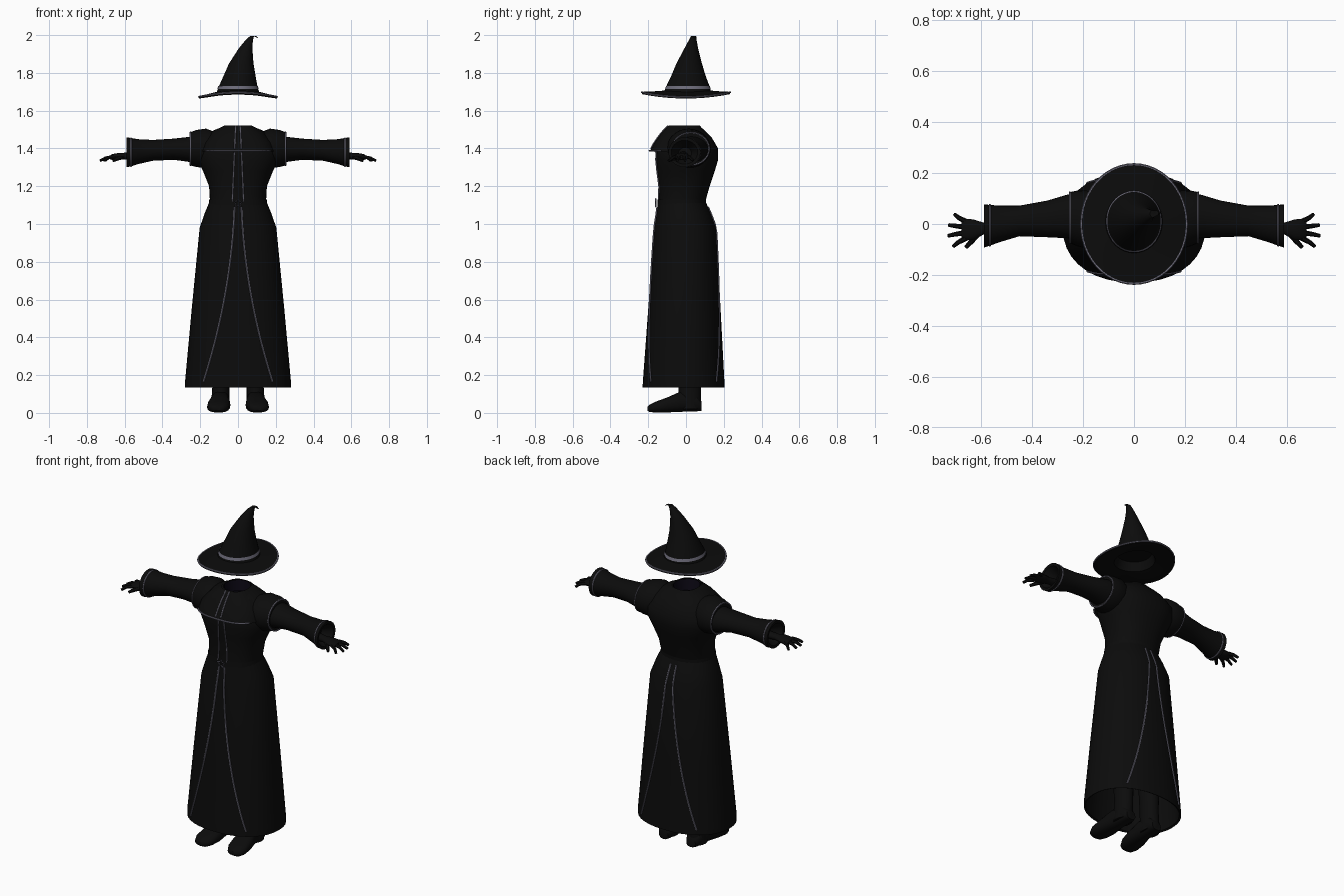
import bpy, math
from mathutils import Vector

cube = bpy.data.objects.get("Cube")
if cube:
    bpy.data.objects.remove(cube, do_unlink=True)


def material(name, rgb):
    m = bpy.data.materials.new(name)
    m.use_nodes = True
    m.diffuse_color = (*rgb, 1)
    m.node_tree.nodes["Principled BSDF"].inputs["Base Color"].default_value = (*rgb, 1)
    return m


BLACK = material("black cloth", (0.0035, 0.0035, 0.0035))
TRIM = material("grey violet trim", (0.15, 0.145, 0.19))
LINING = material("dark violet lining", (0.003, 0.002, 0.006))
made = []


def add(name, data, mat):
    ob = bpy.data.objects.new(name, data)
    bpy.context.collection.objects.link(ob)
    data.materials.append(mat)
    made.append(ob)
    return ob


def power(v, p):
    return math.copysign(abs(v) ** (2 / p), v)


def loft(name, rings, axis="z", mat=BLACK, sides=28, p=2, caps=(False, False), saddle=0):
    """Skin rings of (centre, radius a, radius b) set across an axis."""
    a, b = {"x": (1, 2), "y": (0, 2), "z": (0, 1)}[axis]
    verts, faces = [], []
    for centre, ra, rb in rings:
        for i in range(sides):
            t = math.tau * i / sides
            v = Vector(centre)
            v[a] += ra * power(math.cos(t), p)
            v[b] += rb * power(math.sin(t), p)
            v.z -= saddle * math.cos(2 * t) * (ra / 0.2) ** 2
            verts.append(v)
    for r in range(len(rings) - 1):
        for i in range(sides):
            j = (i + 1) % sides
            k = r * sides
            faces.append((k + i, k + j, k + sides + j, k + sides + i))
    if caps[0]:
        faces.append(tuple(reversed(range(sides))))
    if caps[1]:
        faces.append(tuple(range(len(verts) - sides, len(verts))))
    me = bpy.data.meshes.new(name)
    me.from_pydata(verts, [], faces)
    # outward faces whatever the direction of the loft
    import bmesh
    bm = bmesh.new()
    bm.from_mesh(me)
    bmesh.ops.recalc_face_normals(bm, faces=bm.faces)
    bm.to_mesh(me)
    bm.free()
    return add(name, me, mat)


def tube(name, points, radius=0.005, mat=TRIM, taper=1, closed=False):
    cu = bpy.data.curves.new(name, "CURVE")
    cu.dimensions = "3D"
    cu.bevel_depth = radius
    cu.bevel_resolution = 1
    cu.use_fill_caps = True
    sp = cu.splines.new("POLY")
    sp.points.add(len(points) - 1)
    for i, q in enumerate(points):
        sp.points[i].co = (*q, 1)
        sp.points[i].radius = 1 + (taper - 1) * i / (len(points) - 1)
    sp.use_cyclic_u = closed
    return add(name, cu, mat)


def body_rings(profile):
    """Turn (z, half width, front y, back y) into rings."""
    return [((0, (f + k) / 2, z), hx, (k - f) / 2) for z, hx, f, k in profile]


def surface_y(profile, x, z, front, p=2):
    """Depth of a body profile at x and z."""
    rows = sorted(profile)
    for lo, hi in zip(rows, rows[1:]):
        if z <= hi[0]:
            break
    t = (z - lo[0]) / (hi[0] - lo[0])
    hx, f, k = [lo[i] + (hi[i] - lo[i]) * t for i in (1, 2, 3)]
    depth = (k - f) / 2 * max(0, 1 - abs(x / hx) ** p) ** (1 / p)
    return (f + k) / 2 + (-depth if front else depth)


# Skirt
skirt = [(0.135, 0.28, -0.23, 0.205), (0.17, 0.28, -0.228, 0.203), (0.55, 0.245, -0.2, 0.183),
         (0.98, 0.203, -0.168, 0.16), (1.06, 0.175, -0.155, 0.13), (1.12, 0.15, -0.148, 0.103)]
inner = [(0.4, 0.25, -0.2, 0.18), (0.14, 0.27, -0.22, 0.195)]
loft("skirt", body_rings(inner + skirt), p=2.2, sides=36)

# Bodice
bodice = [(1.11, 0.148, -0.145, 0.1), (1.2, 0.153, -0.142, 0.125), (1.28, 0.185, -0.152, 0.152),
          (1.34, 0.215, -0.158, 0.17), (1.4, 0.22, -0.155, 0.17), (1.46, 0.17, -0.13, 0.135),
          (1.495, 0.13, -0.11, 0.1), (1.52, 0.07, -0.085, 0.07)]
loft("bodice", body_rings(bodice), p=2.3, sides=36)
loft("neck_lining", body_rings([(1.52, 0.07, -0.085, 0.07), (1.46, 0.06, -0.07, 0.06)]),
     mat=LINING, caps=(False, True))
loft("belt", body_rings([(1.1, 0.155, -0.152, 0.107), (1.13, 0.153, -0.15, 0.107)]), p=2.2)

# Short chest cape
cape = [(1.385, 0.195, -0.192, 0.155), (1.43, 0.185, -0.168, 0.15),
        (1.485, 0.135, -0.128, 0.105), (1.522, 0.072, -0.092, 0.072)]
loft("chest_cape", body_rings([(1.392, 0.17, -0.13, 0.13)] + cape), p=2.8, sides=36)
edge = [0.17 * i / 8 for i in range(-8, 9)]
tube("cape_trim", [(x, surface_y(cape, x, 1.388, True, 2.8) - 0.002, 1.388) for x in edge])

for s, side in ((1, "left"), (-1, "right")):
    # Placket and skirt edging
    steps = [i / 20 for i in range(21)]
    pts = []
    for t in steps:
        z = 1.52 - 0.4 * t
        x = s * (0.012 + 0.018 * t)
        y = surface_y(bodice, x, z, True, 2.3)
        if z > 1.385:
            y = min(y, surface_y(cape, x, z, True, 2.8))
        pts.append((x, y - 0.002, z))
    tube(side + "_placket_trim", pts, 0.004)
    for front, word in ((True, "front"), (False, "back")):
        pts = []
        for t in steps:
            z = 1.09 - 0.925 * t
            x = s * (0.018 + 0.035 * t + 0.13 * t * t)
            y = surface_y(skirt, x, z, front, 2.2)
            pts.append((x, y + (-0.001 if front else 0.001), z))
        tube(f"{side}_{word}_skirt_trim", pts)

    # Shoulder cap and sleeve
    loft(side + "_shoulder_cap", [((s * 0.13, 0.01, 1.4), 0.1, 0.09),
         ((s * 0.17, 0.015, 1.4), 0.115, 0.105), ((s * 0.22, 0.022, 1.4), 0.11, 0.098),
         ((s * 0.252, 0.025, 1.398), 0.1, 0.088), ((s * 0.25, 0.025, 1.398), 0.08, 0.06)], "x")
    ring = [math.tau * i / 28 for i in range(28)]
    tube(side + "_shoulder_trim", [(s * 0.252, 0.025 + 0.099 * math.cos(a),
         1.398 + 0.087 * math.sin(a)) for a in ring], 0.004, closed=True)
    loft(side + "_sleeve", [((s * 0.18, 0.02, 1.39), 0.09, 0.085),
         ((s * 0.26, 0.03, 1.395), 0.086, 0.066), ((s * 0.34, 0.02, 1.396), 0.072, 0.056),
         ((s * 0.45, 0.012, 1.39), 0.06, 0.055), ((s * 0.53, 0.0, 1.383), 0.072, 0.066),
         ((s * 0.565, -0.005, 1.38), 0.08, 0.075), ((s * 0.59, -0.008, 1.38), 0.085, 0.079),
         ((s * 0.588, -0.008, 1.38), 0.07, 0.063), ((s * 0.53, -0.005, 1.375), 0.035, 0.03)],
         "x", caps=(False, True))
    tube(side + "_cuff_trim", [(s * 0.566, -0.005 + 0.08 * math.cos(a),
         1.38 + 0.075 * math.sin(a)) for a in ring], 0.004, closed=True)

    # Hand
    loft(side + "_hand", [((s * 0.5, -0.012, 1.365), 0.025, 0.022),
         ((s * 0.59, -0.018, 1.36), 0.023, 0.018), ((s * 0.63, -0.022, 1.358), 0.04, 0.019),
         ((s * 0.665, -0.022, 1.355), 0.043, 0.016), ((s * 0.678, -0.022, 1.352), 0.036, 0.011)],
         "x", sides=14, caps=(True, True))
    for i, reach in enumerate((0.71, 0.73, 0.728, 0.705)):
        y = -0.056 + 0.022 * i
        tip = -0.088 + 0.042 * i
        tube(f"{side}_finger_{i + 1}", [(s * 0.66, y, 1.356),
             (s * (reach + 0.67) / 2, (y + tip) / 2, 1.35), (s * reach, tip, 1.335)],
             0.011, BLACK, 0.65)
    tube(side + "_thumb", [(s * 0.61, -0.035, 1.355), (s * 0.64, -0.07, 1.345),
         (s * 0.66, -0.092, 1.335)], 0.013, BLACK, 0.6)

    # Boot
    loft(side + "_boot_shaft", [((s * 0.09, 0.015, 0.5), 0.06, 0.07),
         ((s * 0.09, 0.02, 0.15), 0.045, 0.06), ((s * 0.093, 0.02, 0.08), 0.047, 0.06),
         ((s * 0.095, 0.02, 0.02), 0.048, 0.058)], sides=18, caps=(True, True))
    loft(side + "_boot_foot", [((s * 0.09, 0.083, 0.035), 0.03, 0.025),
         ((s * 0.092, 0.06, 0.05), 0.045, 0.042), ((s * 0.094, -0.03, 0.059), 0.048, 0.054),
         ((s * 0.1, -0.1, 0.042), 0.06, 0.04), ((s * 0.106, -0.16, 0.031), 0.058, 0.029),
         ((s * 0.108, -0.192, 0.024), 0.042, 0.02), ((s * 0.108, -0.204, 0.022), 0.02, 0.01)],
         "y", sides=18, p=2.5, caps=(True, True))

# Star buckle
star = []
for i in range(10):
    r = 0.024 if i % 2 == 0 else 0.012
    a = math.pi / 2 + math.pi * i / 5
    star.append((r * math.cos(a), -0.16, 1.11 + r * math.sin(a)))
tube("star_buckle", star, 0.0035, closed=True)

# Pointed hat
loft("hat", [((0, 0.005, 1.74), 0.09, 0.1), ((0, 0.005, 1.69), 0.105, 0.12),
             ((0, 0.002, 1.678), 0.16, 0.18), ((0, 0, 1.676), 0.207, 0.234),
             ((0, 0, 1.688), 0.207, 0.234), ((0, 0.004, 1.695), 0.16, 0.18),
             ((0, 0.008, 1.703), 0.112, 0.122), ((0, 0.01, 1.725), 0.104, 0.115),
             ((0.008, 0.013, 1.785), 0.085, 0.09), ((0.017, 0.017, 1.85), 0.065, 0.067),
             ((0.04, 0.028, 1.93), 0.036, 0.036), ((0.06, 0.036, 1.975), 0.019, 0.02),
             ((0.074, 0.04, 1.994), 0.011, 0.014), ((0.09, 0.043, 1.994), 0.007, 0.009),
             ((0.105, 0.045, 1.985), 0.002, 0.002)],
     sides=36, caps=(True, True), saddle=0.011)
loft("hat_band", [((0, 0.01, 1.715), 0.11, 0.121), ((0, 0.01, 1.73), 0.105, 0.116)],
     mat=TRIM, sides=36)
rim = [math.tau * i / 48 for i in range(48)]
tube("brim_trim", [(0.207 * math.cos(a), 0.234 * math.sin(a),
     1.685 - 0.0118 * math.cos(2 * a)) for a in rim], 0.005, closed=True)

# Convert piping to meshes and smooth everything
bpy.ops.object.select_all(action="DESELECT")
for ob in made:
    ob.select_set(True)
bpy.context.view_layer.objects.active = made[-1]
bpy.ops.object.convert(target="MESH")
bpy.ops.object.shade_smooth_by_angle(angle=math.radians(40))
